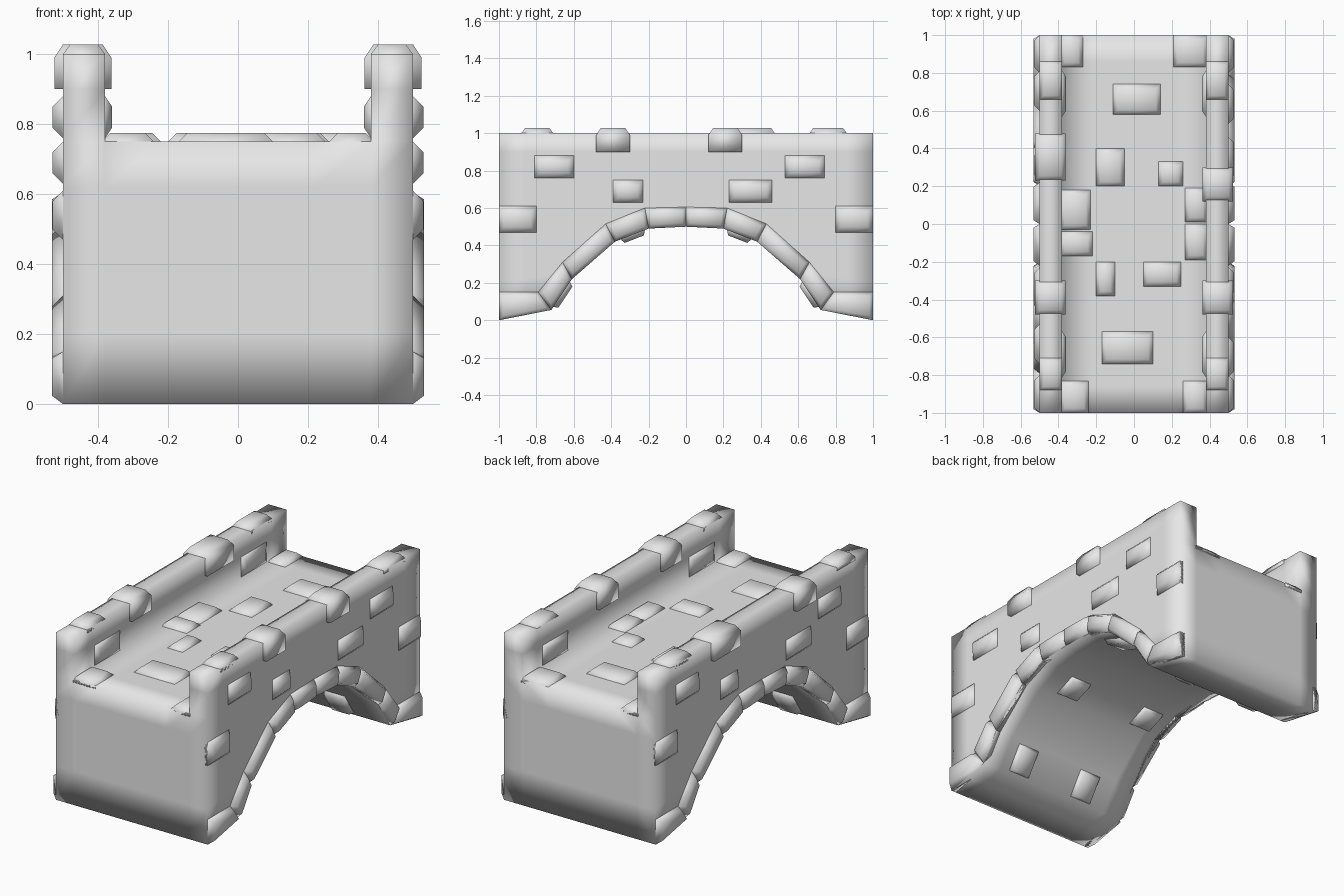
import bpy
import bmesh
from mathutils import Vector

cube = bpy.data.objects.get("Cube")
if cube:
    bpy.data.objects.remove(cube, do_unlink=True)

# Single stone colour
stone_grey = bpy.data.materials.new("stone_grey")
stone_grey.use_nodes = True
COLOUR = (0.8, 0.8, 0.8, 1.0)
stone_grey.diffuse_color = COLOUR
stone_grey.node_tree.nodes["Principled BSDF"].inputs["Base Color"].default_value = COLOUR

DECK, TOP, HALF_WIDTH, INNER = 0.75, 1.0, 0.5, 0.38
# Half of the arch line from the crown to the foot, as (y, z)
ARCH = [(0, 0.5), (0.2, 0.49), (0.38, 0.42), (0.61, 0.22), (0.72, 0.055), (1, 0)]


def arch_height(y):
    y = abs(y)
    for (y0, z0), (y1, z1) in zip(ARCH, ARCH[1:]):
        if y <= y1:
            return z0 + (z1 - z0) * (y - y0) / (y1 - y0)
    return 0.0


def finish(name, bm):
    """Turn a bmesh into a smooth shaded stone object."""
    bmesh.ops.recalc_face_normals(bm, faces=bm.faces)
    mesh = bpy.data.meshes.new(name)
    bm.to_mesh(mesh)
    bm.free()
    mesh.materials.append(stone_grey)
    for poly in mesh.polygons:
        poly.use_smooth = True
    obj = bpy.data.objects.new(name, mesh)
    bpy.context.collection.objects.link(obj)
    return obj


def add_stone(bm, quad, out, height=0.03, inset=0.03, depth=0.02):
    """Block with sloped edges standing on a quad, sunk below it by depth."""
    quad = [Vector(p) for p in quad]
    out = Vector(out).normalized()
    top = []
    for i, p in enumerate(quad):
        along = (quad[(i + 1) % 4] - p).normalized()
        back = (quad[i - 1] - p).normalized()
        top.append(p + (along + back) * inset + out * height)
    levels = [[p - out * depth for p in quad], quad, top]
    rings = [[bm.verts.new(p) for p in level] for level in levels]
    bm.faces.new(rings[0])
    bm.faces.new(rings[-1])
    for low, high in zip(rings, rings[1:]):
        for i in range(4):
            j = (i + 1) % 4
            bm.faces.new((low[i], low[j], high[j], high[i]))


def flat_quad(x0, x1, y0, y1, z):
    return [(x0, y0, z), (x1, y0, z), (x1, y1, z), (x0, y1, z)]


def side_quad(x, y0, y1, z0, z1):
    return [(x, y0, z0), (x, y1, z0), (x, y1, z1), (x, y0, z1)]


# Body: a lattice of cells, open between the parapets, bent over the arch
def build_body():
    half_y = sorted([p[0] for p in ARCH[1:]] + [0.86])
    ys = [-y for y in reversed(half_y)] + [0] + half_y
    xs = [-HALF_WIDTH, -INNER, -0.22, 0.22, INNER, HALF_WIDTH]
    levels = [0, 0.27, 0.83, 1, 1.6, 2]
    bm = bmesh.new()
    verts = {}

    def vert(i, j, k):
        if (i, j, k) not in verts:
            t, base = levels[k], arch_height(ys[j])
            z = base + t * (DECK - base) if t <= 1 else DECK + (t - 1) * (TOP - DECK)
            verts[i, j, k] = bm.verts.new((xs[i], ys[j], z))
        return verts[i, j, k]

    def filled(c):
        sizes = (len(xs) - 1, len(ys) - 1, len(levels) - 1)
        if any(not 0 <= n < size for n, size in zip(c, sizes)):
            return False
        return levels[c[2]] < 1 or c[0] in (0, sizes[0] - 1)

    cells = [(i, j, k) for i in range(len(xs)) for j in range(len(ys))
             for k in range(len(levels)) if filled((i, j, k))]
    for cell in cells:
        for axis in range(3):
            for side in (0, 1):
                near = list(cell)
                near[axis] += 2 * side - 1
                if filled(near):
                    continue
                corners = []
                for a, b in ((0, 0), (1, 0), (1, 1), (0, 1)):
                    c = list(cell)
                    c[axis] += side
                    c[(axis + 1) % 3] += a
                    c[(axis + 2) % 3] += b
                    corners.append(vert(*c))
                bm.faces.new(corners)
    finish("bridge_body", bm)


build_body()

# Arch ring stones on both faces
OUTER = [(0, 0.605), (0.22, 0.6), (0.43, 0.515), (0.66, 0.31), (0.79, 0.15), (1, 0.15)]
bm = bmesh.new()
for sx in (1, -1):
    for sy in (1, -1):
        for i in range(len(ARCH) - 1):
            line = [ARCH[i], ARCH[i + 1], OUTER[i + 1], OUTER[i]]
            quad = [(sx * HALF_WIDTH, sy * y, z) for y, z in line]
            add_stone(bm, quad, (sx, 0, 0), 0.032, 0.02, 0.03)
finish("arch_ring_stones", bm)

# Raised stones on the outer walls and on the inside of the parapets
OUTER_WALL = [(-0.81, -0.6, 0.76, 0.88), (-0.39, -0.23, 0.63, 0.75),
              (-1, -0.8, 0.47, 0.61), (0.23, 0.46, 0.63, 0.75),
              (0.53, 0.74, 0.76, 0.88), (0.8, 1, 0.47, 0.61)]
bm = bmesh.new()
for s in (1, -1):
    for y0, y1, z0, z1 in OUTER_WALL:
        add_stone(bm, side_quad(s * HALF_WIDTH, s * y0, s * y1, z0, z1), (s, 0, 0))
    for y in (-0.69, 0.69):
        quad = side_quad(s * INNER, y - 0.12, y + 0.12, 0.76, 0.88)
        add_stone(bm, quad, (-s, 0, 0), 0.02)
finish("wall_stones", bm)

# Capstones: wide ones wrap the parapet, narrow ones sit on top
WIDE = {1: [(-0.48, -0.3), (0.12, 0.3)], -1: [(-0.48, -0.3), (0.23, 0.48)]}
NARROW = [(-0.88, -0.71), (0.66, 0.86)]
bm = bmesh.new()
for s in (1, -1):
    for y0, y1 in WIDE[s]:
        quad = flat_quad(s * 0.362, s * 0.525, y0, y1, 0.99)
        add_stone(bm, quad, (0, 0, 1), 0.038, 0.025, 0.09)
    for y0, y1 in NARROW:
        quad = flat_quad(s * INNER, s * HALF_WIDTH, y0, y1, TOP)
        add_stone(bm, quad, (0, 0, 1), 0.027, 0.02)
finish("parapet_capstones", bm)

# Paving stones on the deck
PAVING = [(-0.11, 0.14, 0.58, 0.74), (-0.2, -0.05, 0.2, 0.4), (0.13, 0.26, 0.2, 0.33),
          (-0.2, -0.1, -0.38, -0.2), (0.05, 0.25, -0.33, -0.2), (-0.17, 0.1, -0.74, -0.57),
          (-0.39, -0.27, 0.83, 1), (-0.39, -0.23, -0.03, 0.18), (-0.39, -0.22, -0.17, -0.04),
          (-0.39, -0.24, -1, -0.83), (0.21, 0.39, 0.83, 1), (0.27, 0.39, 0.01, 0.19),
          (0.27, 0.39, -0.19, 0), (0.26, 0.39, -1, -0.83)]
bm = bmesh.new()
for rect in PAVING:
    add_stone(bm, flat_quad(*rect, DECK), (0, 0, 1), 0.025, 0.025)
finish("paving_stones", bm)

# Stones under the arch: (centre x, y start, y end)
UNDER = [(0.25, 0.62, 0.71), (-0.2, 0.62, 0.71), (0.2, 0.22, 0.35), (-0.33, 0.22, 0.35)]
bm = bmesh.new()
for s in (1, -1):
    for x, y0, y1 in UNDER:
        z0, z1 = arch_height(y0), arch_height(y1)
        quad = [(-s * x - 0.07, s * y0, z0), (-s * x + 0.07, s * y0, z0),
                (-s * x + 0.07, s * y1, z1), (-s * x - 0.07, s * y1, z1)]
        add_stone(bm, quad, (0, s * (z1 - z0), y0 - y1), 0.025, 0.015)
finish("underside_stones", bm)
